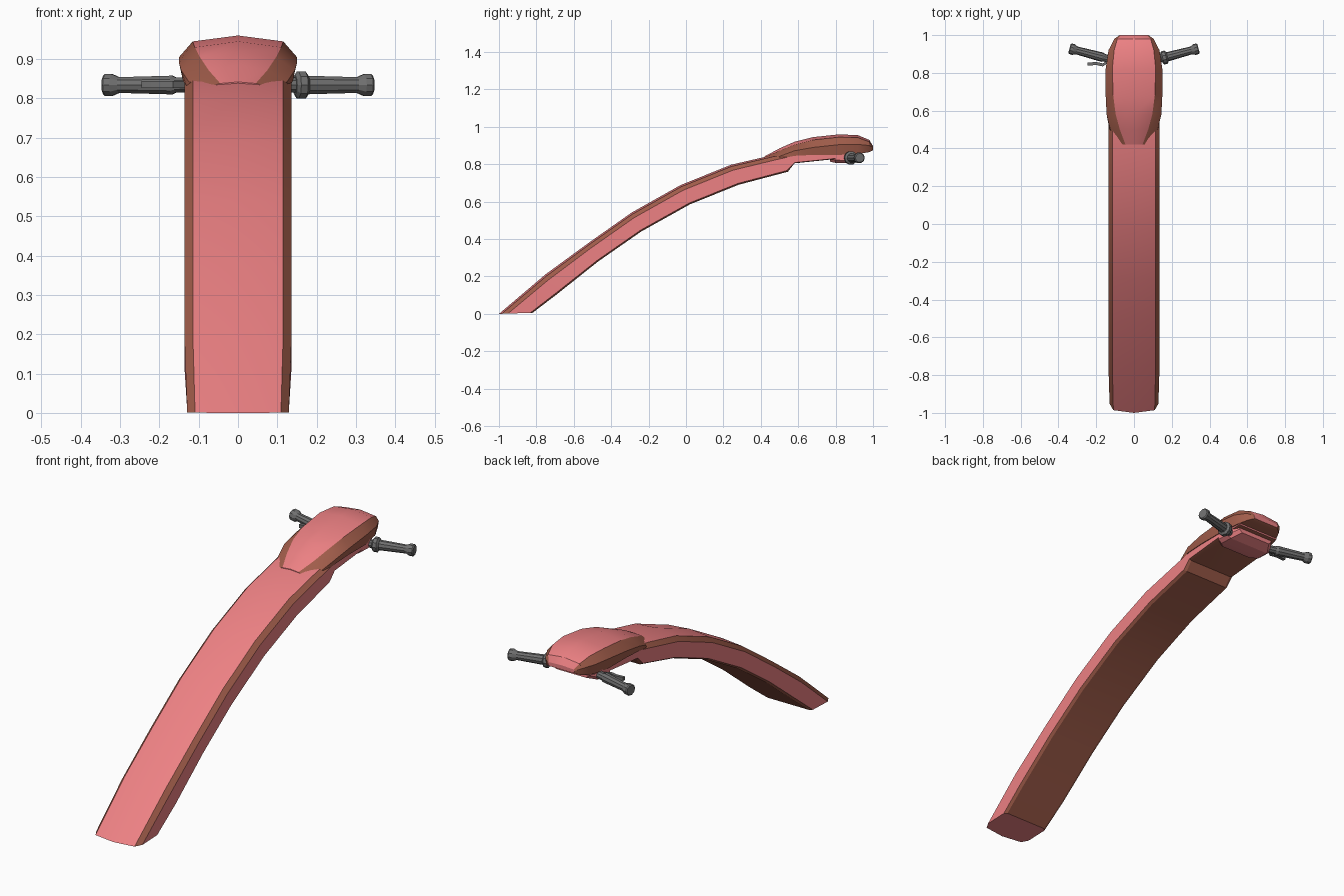
import bpy, bmesh
from math import cos, sin, pi, radians
from mathutils import Vector

if "Cube" in bpy.data.objects:
    bpy.data.objects.remove(bpy.data.objects["Cube"])


def material(name, rgb):
    m = bpy.data.materials.new(name)
    m.diffuse_color = (*rgb, 1)
    m.use_nodes = True
    m.node_tree.nodes["Principled BSDF"].inputs["Base Color"].default_value = m.diffuse_color
    return m


RED = material("red_paint", (0.85, 0.22, 0.23))
BROWN = material("brown_trim", (0.36, 0.11, 0.07))
GREY = material("grey_metal", (0.16, 0.16, 0.16))


def loft(name, rings, mats, seg_mat=None, angle=20):
    """Skin closed rings of points, capping both ends."""
    bm = bmesh.new()
    rows = [[bm.verts.new(p) for p in ring] for ring in rings]
    n = len(rows[0])
    for a, b in zip(rows, rows[1:]):
        for i in range(n):
            j = (i + 1) % n
            f = bm.faces.new((a[i], a[j], b[j], b[i]))
            f.material_index = seg_mat[i] if seg_mat else 0
    bm.faces.new(rows[0])
    bm.faces.new(rows[-1])
    bmesh.ops.recalc_face_normals(bm, faces=bm.faces)
    me = bpy.data.meshes.new(name)
    bm.to_mesh(me)
    bm.free()
    for m in mats:
        me.materials.append(m)
    ob = bpy.data.objects.new(name, me)
    bpy.context.collection.objects.link(ob)
    bpy.context.view_layer.objects.active = ob
    ob.select_set(True)
    bpy.ops.object.shade_smooth_by_angle(angle=radians(angle))
    ob.select_set(False)
    return ob


def mirrored(half):
    """Half profile starting on x = 0, closed over the mirror plane."""
    return half + [(-x, y, z) for x, y, z in reversed(half[1:])]


# Long curved arm: top and bottom point (y, z) of every station, width factor
STATIONS = [
    ((-1.0, 0.0), (-0.82, 0.006), 0.95),
    ((-0.75, 0.212), (-0.69, 0.105), 1),
    ((-0.52, 0.38), (-0.47, 0.28), 1),
    ((-0.29, 0.542), (-0.24, 0.44), 1),
    ((-0.03, 0.688), (0.02, 0.585), 1),
    ((0.24, 0.797), (0.28, 0.69), 1),
    ((0.46, 0.848), (0.545, 0.76), 1),
    ((0.60, 0.866), (0.58, 0.805), 1),
    ((0.80, 0.87), (0.80, 0.828), 1),
    ((0.94, 0.88), (0.94, 0.85), 0.85),
]
SECTION = [(0, 0), (0.115, 0.08), (0.136, 0.27), (0.136, 0.93), (0.122, 1)]
rings = []
for (ty, tz), (by, bz), w in STATIONS:
    rings.append(mirrored([(x * w, ty + (by - ty) * t, tz + (bz - tz) * t)
                           for x, t in SECTION]))
loft("curved_arm", rings, [RED, BROWN], [0, 1, 0, 1, 1, 1, 0, 1, 0])

# Head cover: y, crown z, top edge (x, z), widest (x, z), lower edge (x, z)
HEAD = [
    (0.42, 0.842, 0.045, 0.838, 0.065, 0.832, 0.065, 0.822),
    (0.50, 0.885, 0.075, 0.872, 0.125, 0.842, 0.130, 0.828),
    (0.58, 0.920, 0.097, 0.905, 0.145, 0.872, 0.140, 0.845),
    (0.68, 0.945, 0.110, 0.930, 0.150, 0.890, 0.140, 0.850),
    (0.82, 0.960, 0.115, 0.945, 0.150, 0.905, 0.140, 0.850),
    (0.92, 0.955, 0.105, 0.942, 0.135, 0.906, 0.125, 0.855),
    (0.98, 0.930, 0.088, 0.920, 0.104, 0.900, 0.098, 0.865),
    (1.00, 0.897, 0.070, 0.894, 0.076, 0.888, 0.070, 0.875),
]
rings = [mirrored([(0, y, zc), (a, y, za), (b, y, zb), (c, y, zc2)])
         for y, zc, a, za, b, zb, c, zc2 in HEAD]
loft("head_cover", rings, [RED, BROWN], [0, 1, 1, 1, 1, 1, 0], 30)

# Clamp pod under the head
POD = [(0.77, 0.10, 0.814), (0.80, 0.135, 0.807), (0.87, 0.135, 0.805),
       (0.92, 0.10, 0.825)]
rings = [mirrored([(0, y, 0.87), (w, y, 0.865), (w, y, z + 0.015),
                   (w * 0.85, y, z)]) for y, w, z in POD]
loft("clamp_pod", rings, [RED])


def turned(name, start, end, profile, sides=10):
    """Lathe (distance, radius) pairs along the line from start to end."""
    s, d = Vector(start), (Vector(end) - Vector(start)).normalized()
    u = d.cross(Vector((0, 0, 1))).normalized()
    v = u.cross(d)
    rings = [[s + d * t + (u * cos(k * 2 * pi / sides)
                           + v * sin(k * 2 * pi / sides)) * r
              for k in range(sides)] for t, r in profile]
    return loft(name, rings, [GREY])


# Swept-back handlebars with flared grip ends
for side, label in ((-1, "left"), (1, "right")):
    start, end = (side * 0.10, 0.865, 0.834), (side * 0.345, 0.93, 0.834)
    turned(label + "_grip", start, end,
           [(0, 0.020), (0.06, 0.020), (0.07, 0.025), (0.21, 0.021),
            (0.228, 0.029), (0.245, 0.029), (0.250, 0.024)])
    if side > 0:
        turned("right_collar", start, end,
               [(0.046, 0.025), (0.054, 0.036), (0.072, 0.036), (0.080, 0.025)])

# Slim brake lever in front of the left grip
LEVER = [(-0.13, 0.865), (-0.165, 0.842), (-0.20, 0.850), (-0.245, 0.846)]
rings = [[(x, y - 0.008, 0.826), (x, y + 0.008, 0.826),
          (x, y + 0.008, 0.844), (x, y - 0.008, 0.844)] for x, y in LEVER]
loft("brake_lever", rings, [GREY])
